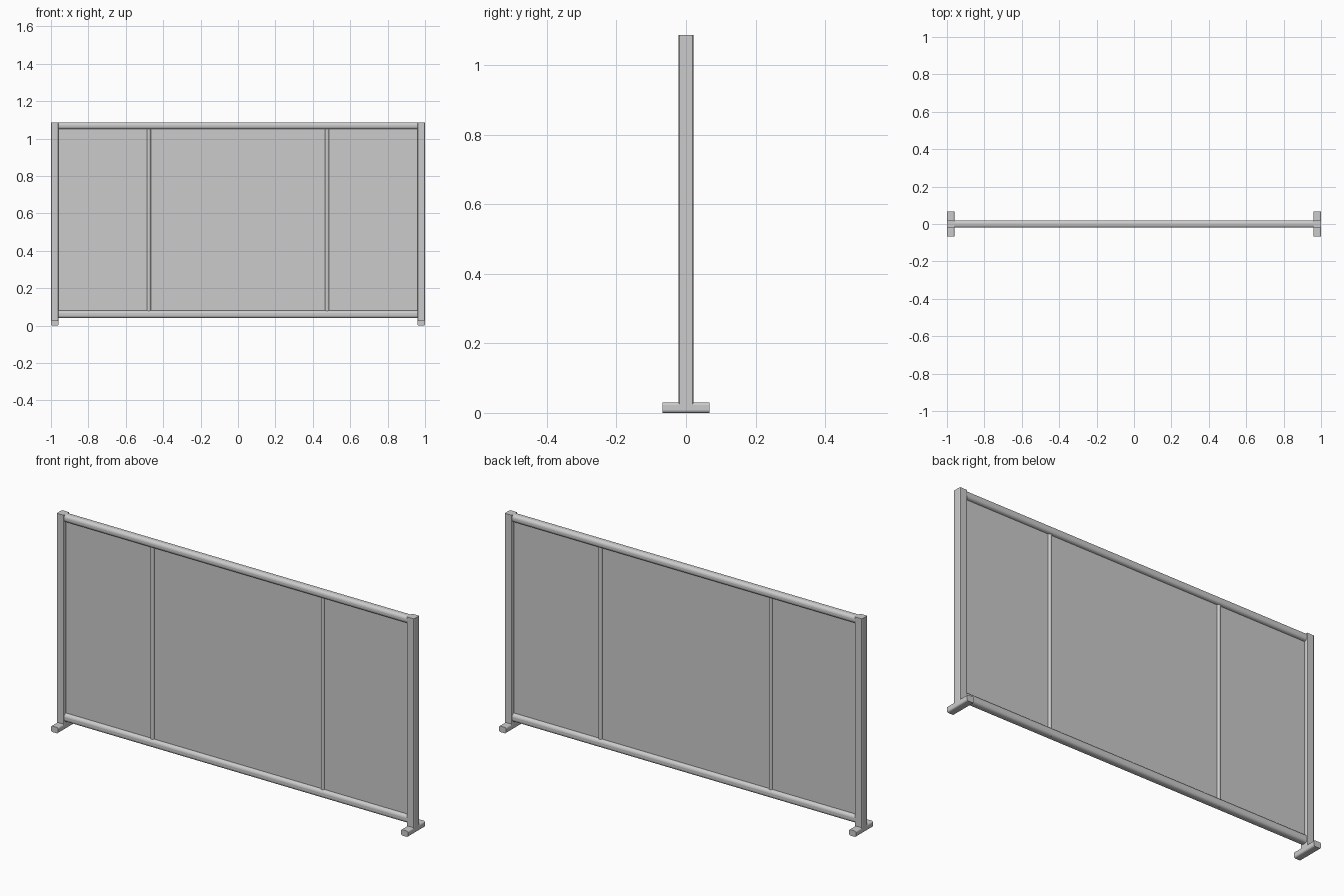
import bpy
import math

if "Cube" in bpy.data.objects:
    bpy.data.objects.remove(bpy.data.objects["Cube"])


def box(name, lo, hi, bevel=0.0, axis=None, segments=4):
    """Box between two corners; bevel rounds only the edges along one axis."""
    size = [b - a for a, b in zip(lo, hi)]
    bpy.ops.mesh.primitive_cube_add(size=1, location=[(a + b) / 2 for a, b in zip(lo, hi)])
    ob = bpy.context.object
    ob.name = name
    ob.scale = size
    bpy.ops.object.transform_apply(location=False, rotation=False, scale=True)
    if bevel:
        weights = ob.data.attributes.new("bevel_weight_edge", 'FLOAT', 'EDGE')
        for e in ob.data.edges:
            a, b = (ob.data.vertices[i].co for i in e.vertices)
            along = abs(a[axis] - b[axis]) > 1e-5
            weights.data[e.index].value = 1.0 if along else 0.0
        mod = ob.modifiers.new("rounding", 'BEVEL')
        mod.limit_method = 'WEIGHT'
        mod.width = bevel
        mod.segments = segments
        bpy.ops.object.shade_smooth_by_angle(angle=math.radians(35))
    return ob


# Top and bottom rails with rounded sides
box("top_rail", (-0.962, -0.02, 1.05), (0.962, 0.02, 1.087), 0.014, 0)
box("bottom_rail", (-0.962, -0.02, 0.04), (0.962, 0.02, 0.08), 0.014, 0)

# Thin infill panel
box("panel", (-0.962, -0.003, 0.07), (0.962, 0.003, 1.06))

for side, s in (("left", -1), ("right", 1)):
    # End post and its crosswise foot
    x0, x1 = sorted((s * 0.96, s * 1.0))
    box(side + "_post", (x0, -0.021, 0.02), (x1, 0.021, 1.087), 0.003, 2, 2)
    box(side + "_foot", (x0, -0.068, 0), (x1, 0.068, 0.03), 0.008, 1)

    # Slim round upright dividing the panel
    bpy.ops.mesh.primitive_cylinder_add(vertices=24, radius=0.011, depth=1.02,
                                        location=(s * 0.477, 0, 0.55))
    bpy.context.object.name = side + "_divider"
    bpy.ops.object.shade_smooth_by_angle(angle=math.radians(35))
